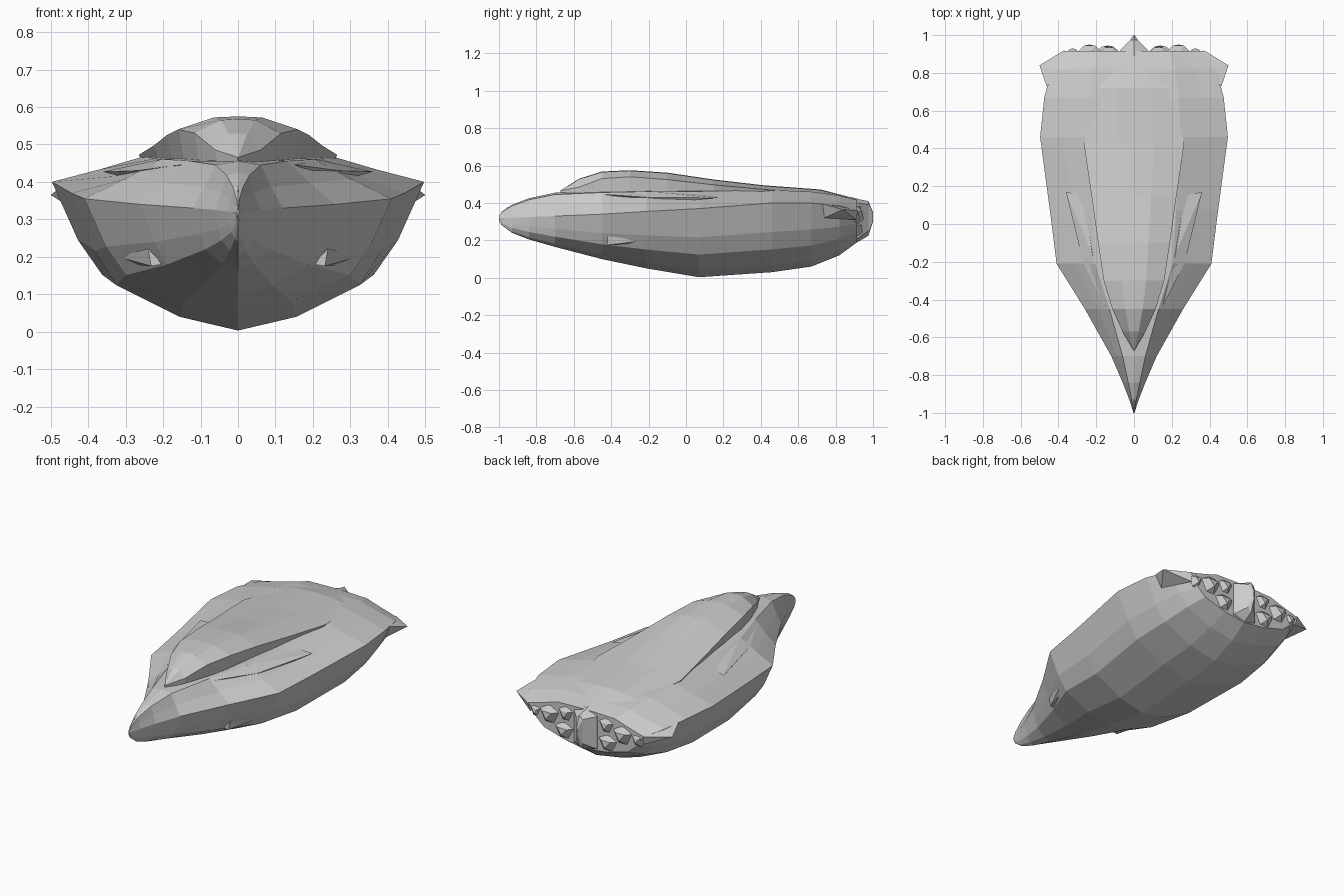
import bpy, bmesh


def make(name, verts, faces):
    me = bpy.data.meshes.new(name)
    me.from_pydata(verts, [], faces)
    bm = bmesh.new()
    bm.from_mesh(me)
    bmesh.ops.remove_doubles(bm, verts=bm.verts, dist=0.0005)
    bmesh.ops.recalc_face_normals(bm, faces=bm.faces)
    bm.to_mesh(me)
    bm.free()
    ob = bpy.data.objects.new(name, me)
    bpy.context.collection.objects.link(ob)
    return ob


def loft(name, rings):
    """Closed loft through mirrored half-sections running bottom to top."""
    verts, n = [], 0
    for y, half in rings:
        full = half + [(-x, z) for x, z in reversed(half) if x > 0]
        n = len(full)
        verts += [(x, y, z) for x, z in full]
    faces = [(k * n + i, k * n + (i + 1) % n, (k + 1) * n + (i + 1) % n, (k + 1) * n + i)
             for k in range(len(rings) - 1) for i in range(n)]
    last = (len(rings) - 1) * n
    faces += [tuple(range(n)), tuple(range(last, last + n))]
    return make(name, verts, faces)


def hull_pair(name, pts):
    """Convex faceted piece, made on both sides."""
    for side, label in ((1, "right"), (-1, "left")):
        bm = bmesh.new()
        for x, y, z in pts:
            bm.verts.new((x * side, y, z))
        bmesh.ops.convex_hull(bm, input=bm.verts)
        me = bpy.data.meshes.new(name)
        bm.to_mesh(me)
        bm.free()
        ob = bpy.data.objects.new(name + "_" + label, me)
        bpy.context.collection.objects.link(ob)


# Main hull: y, half width, keel z, shoulder z, deck z
stations = [
    (-0.99, 0.004, 0.285, 0.32, 0.35), (-0.93, 0.025, 0.24, 0.32, 0.39),
    (-0.84, 0.06, 0.205, 0.325, 0.425), (-0.70, 0.12, 0.165, 0.33, 0.455),
    (-0.45, 0.26, 0.10, 0.34, 0.466), (-0.21, 0.41, 0.05, 0.355, 0.47),
    (0.07, 0.445, 0.003, 0.37, 0.47), (0.46, 0.497, 0.03, 0.40, 0.475),
    (0.67, 0.475, 0.06, 0.40, 0.465), (0.82, 0.435, 0.12, 0.385, 0.445),
    (0.915, 0.37, 0.19, 0.36, 0.42)]
rings = []
for y, w, zb, zs, zt in stations:
    h, d = zs - zb, zt - zs
    rings.append((y, [(0, zb), (0.35 * w, zb + 0.1 * h), (0.73 * w, zb + 0.33 * h),
                      (0.86 * w, zb + 0.58 * h), (w, zs), (0.74 * w, zs + 0.45 * d),
                      (0.5 * w, zt - 0.08 * d), (0, zt)]))
loft("hull", rings)

# Blunt bow edge
loft("bow_edge", [(-1.0, [(0, 0.30), (0.003, 0.32), (0, 0.335)]),
                  (-0.95, [(0, 0.255), (0.018, 0.32), (0, 0.38)])])

# Canopy with overhanging lip: y, lip half width, lip z, top z
canopy = [
    (-0.67, 0.002, 0.466, 0.468), (-0.57, 0.06, 0.485, 0.53),
    (-0.45, 0.115, 0.53, 0.568), (-0.30, 0.16, 0.54, 0.575),
    (-0.10, 0.19, 0.525, 0.562), (0.15, 0.225, 0.497, 0.525),
    (0.42, 0.265, 0.472, 0.494), (0.72, 0.22, 0.45, 0.472), (0.90, 0.15, 0.415, 0.425)]
loft("canopy", [(y, [(0, 0.40), (0.85 * w, 0.40), (w, zl), (0.4 * w, zt - 0.003), (0, zt)])
                for y, w, zl, zt in canopy])

# Deck blades beside the canopy
hull_pair("deck_blade", [(0.15, -0.44, 0.446), (0.27, -0.20, 0.43), (0.36, 0.17, 0.427),
                         (0.22, -0.16, 0.458), (0.27, 0.15, 0.44), (0.26, -0.15, 0.40)])

# Rear corner fins
hull_pair("rear_fin", [(0.50, 0.84, 0.365), (0.463, 0.73, 0.395), (0.43, 0.74, 0.32),
                       (0.37, 0.92, 0.36), (0.36, 0.91, 0.31), (0.35, 0.80, 0.40)])

# Small side intakes under the bow
hull_pair("side_intake", [(0.24, -0.42, 0.222), (0.232, -0.42, 0.175), (0.20, -0.42, 0.18),
                          (0.32, -0.22, 0.20), (0.29, -0.22, 0.18)])

# Faceted engine lobes across the stern: centre, radii, tip y
for cx, cz, rx, rz, tip in ((0.13, 0.365, 0.06, 0.05, 0.94), (0.235, 0.335, 0.075, 0.06, 0.95),
                            (0.14, 0.265, 0.075, 0.055, 0.945), (0.325, 0.33, 0.045, 0.04, 0.93)):
    hull_pair("engine_lobe", [(cx + a * rx, y, cz + b * rz) for a, b, y in (
        (1, 0.3, 0.90), (0.5, -1, 0.90), (-0.5, -1, 0.90), (-1, 0.3, 0.90), (0, 1, 0.90),
        (0.4, 0.3, tip - 0.006), (-0.4, 0.3, tip - 0.006), (0, -0.4, tip))])

# Central stern ridge
loft("stern_ridge", [(0.89, [(0, 0.18), (0.085, 0.20), (0.085, 0.40), (0, 0.43)]),
                     (0.925, [(0, 0.195), (0.07, 0.215), (0.07, 0.40), (0, 0.42)]),
                     (0.975, [(0, 0.225), (0.02, 0.25), (0.02, 0.39), (0, 0.41)]),
                     (1.0, [(0, 0.30), (0.003, 0.31), (0.003, 0.34), (0, 0.35)])])
